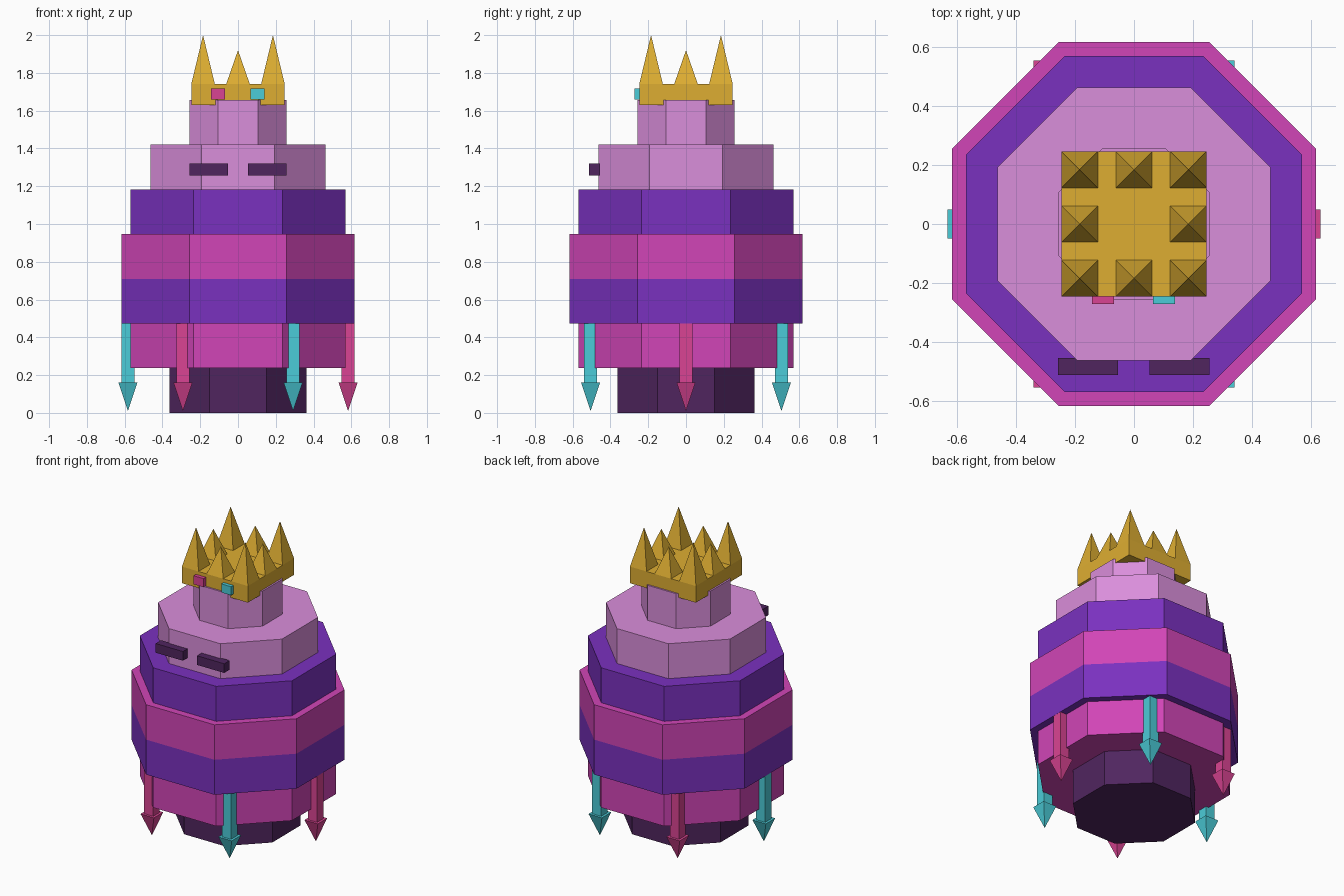
import bpy, bmesh, math
from mathutils import Matrix

cube = bpy.data.objects.get("Cube")
if cube:
    bpy.data.objects.remove(cube, do_unlink=True)


def material(name, rgb):
    lin = [((c / 255 + 0.055) / 1.055) ** 2.4 for c in rgb]
    m = bpy.data.materials.new(name)
    m.use_nodes = True
    m.diffuse_color = (*lin, 1)
    bsdf = m.node_tree.nodes["Principled BSDF"]
    bsdf.inputs["Base Color"].default_value = (*lin, 1)
    bsdf.inputs["Roughness"].default_value = 0.8
    return m


plum = material("dark plum", (80, 37, 95))
magenta = material("magenta", (209, 69, 183))
violet = material("violet", (122, 49, 191))
lilac = material("lilac", (218, 142, 219))
gold = material("gold", (222, 174, 50))
teal = material("teal", (75, 204, 216))
rose = material("rose", (218, 68, 147))


def prism(bm, sides, apothem_bottom, apothem_top, z0, z1, x=0, y=0):
    """Add a regular prism, frustum or pyramid with flat sides facing the axes."""
    k = 1 / math.cos(math.pi / sides)
    place = Matrix.Translation((x, y, (z0 + z1) / 2)) @ Matrix.Rotation(math.pi / sides, 4, "Z")
    bmesh.ops.create_cone(bm, cap_ends=True, segments=sides, radius1=apothem_bottom * k,
                          radius2=apothem_top * k, depth=z1 - z0, matrix=place)


def box(bm, x0, x1, y0, y1, z0, z1):
    place = Matrix.Translation(((x0 + x1) / 2, (y0 + y1) / 2, (z0 + z1) / 2))
    bmesh.ops.create_cube(bm, size=1, matrix=place @ Matrix.Diagonal((x1 - x0, y1 - y0, z1 - z0, 1)))


def finish(bm, name, mat):
    bmesh.ops.recalc_face_normals(bm, faces=bm.faces)
    mesh = bpy.data.meshes.new(name)
    bm.to_mesh(mesh)
    bm.free()
    mesh.materials.append(mat)
    ob = bpy.data.objects.new(name, mesh)
    bpy.context.collection.objects.link(ob)


# Stacked octagonal tiers, all the same height
tiers = [("base", 0.362, plum), ("lower_body", 0.57, magenta), ("belly_lower", 0.618, violet),
         ("belly_upper", 0.618, magenta), ("chest", 0.57, violet), ("face", 0.464, lilac),
         ("head_top", 0.258, lilac)]
step = 0.2367
for i, (name, apothem, mat) in enumerate(tiers):
    bm = bmesh.new()
    prism(bm, 8, apothem, apothem, i * step, (i + 1) * step)
    finish(bm, name, mat)

# Crown: square band with eight spikes, taller at the corners
bm = bmesh.new()
box(bm, -0.247, 0.247, -0.247, 0.247, 1.63, 1.742)
for ix in (-1, 0, 1):
    for iy in (-1, 0, 1):
        if ix or iy:
            tip = 2.0 if ix and iy else 1.92
            prism(bm, 4, 0.062, 0, 1.742, tip, ix * 0.185, iy * 0.185)
finish(bm, "crown", gold)

# Crown gems
for name, x, mat in (("right_gem", -0.105, rose), ("left_gem", 0.102, teal)):
    bm = bmesh.new()
    box(bm, x - 0.037, x + 0.037, -0.272, -0.23, 1.66, 1.718)
    finish(bm, name, mat)

# Eyes
for name, x in (("right_eye", -0.156), ("left_eye", 0.154)):
    bm = bmesh.new()
    box(bm, x - 0.102, x + 0.102, -0.513, -0.455, 1.258, 1.32)
    finish(bm, name, plum)

# Six hanging pendants around the belly, alternating in colour
for i in range(6):
    a = math.radians(60 * i)
    x, y = 0.583 * math.cos(a), 0.583 * math.sin(a)
    bm = bmesh.new()
    prism(bm, 4, 0.034, 0.034, 0.16, 0.55, x, y)
    prism(bm, 4, 0, 0.05, 0.01, 0.16, x, y)
    finish(bm, f"pendant_{i + 1}", teal if i % 2 else rose)
